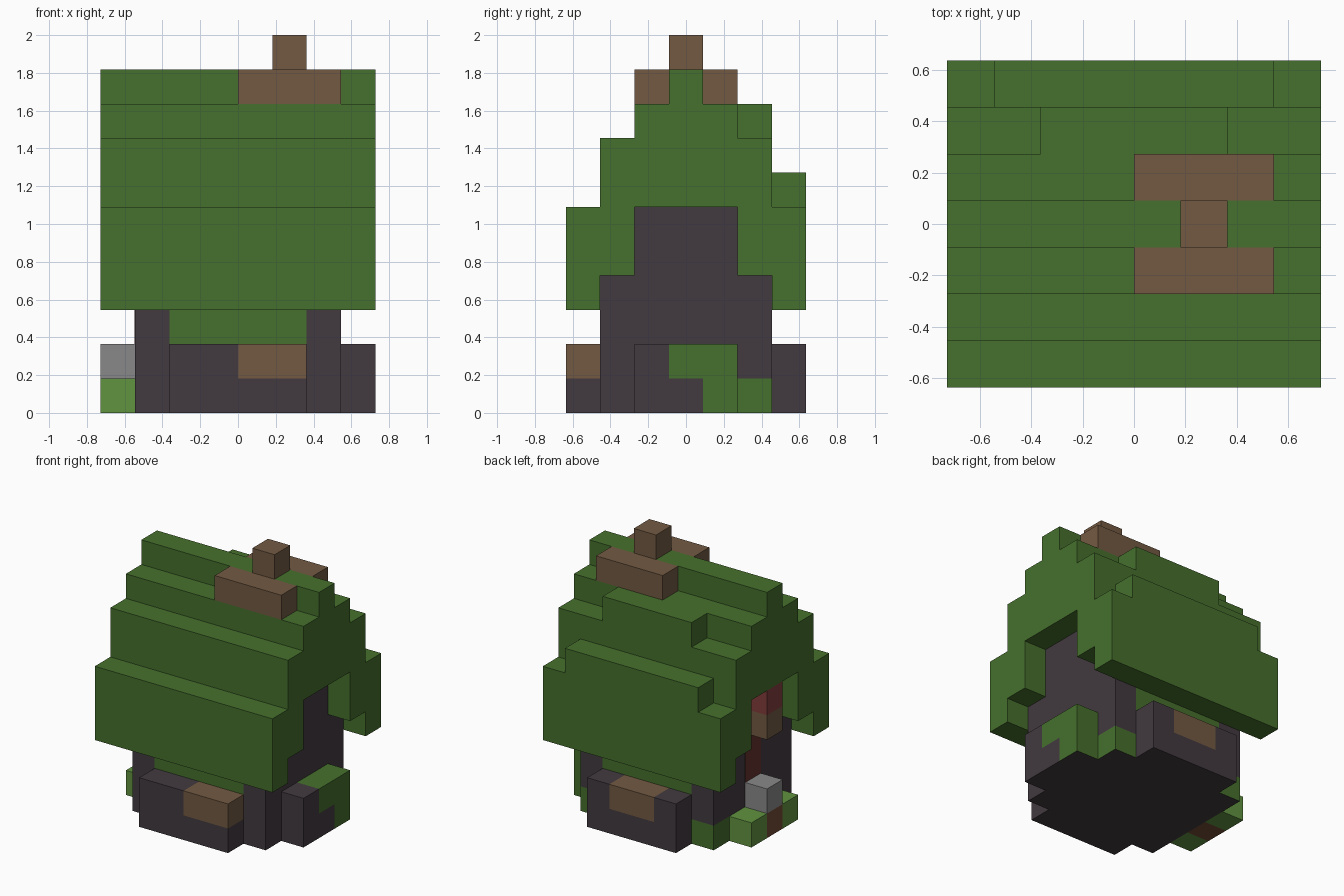
import bpy
import bmesh

U = 2 / 11  # one block

cube = bpy.data.objects.get("Cube")
if cube:
    bpy.data.objects.remove(cube, do_unlink=True)


def material(name, rgb):
    """Flat material from an 8-bit sRGB colour."""
    lin = []
    for c in rgb:
        c /= 255
        lin.append(c / 12.92 if c < 0.04 else ((c + 0.055) / 1.055) ** 2.4)
    m = bpy.data.materials.new(name)
    m.use_nodes = True
    m.diffuse_color = (*lin, 1)
    m.node_tree.nodes["Principled BSDF"].inputs["Base Color"].default_value = (*lin, 1)
    return m


GREEN = material("leaf_green", (70, 112, 45))
STONE = material("dark_stone", (66, 58, 64))
BROWN = material("wood_brown", (115, 90, 66))
GREY = material("step_grey", (137, 137, 137))
GRASS = material("light_grass", (97, 147, 64))
DIRT = material("dirt_brown", (115, 74, 52))
RED = material("lamp_red", (130, 60, 60))
DOOR = material("door_red_brown", (100, 50, 44))


def finish(name, bm, *mats):
    bmesh.ops.recalc_face_normals(bm, faces=bm.faces)
    mesh = bpy.data.meshes.new(name)
    for m in mats:
        mesh.materials.append(m)
    # A second material goes on the underside only
    if len(mats) > 1:
        for f in bm.faces:
            f.material_index = int(f.normal.z < -0.5)
    bm.to_mesh(mesh)
    bm.free()
    ob = bpy.data.objects.new(name, mesh)
    bpy.context.collection.objects.link(ob)
    return ob


def block(name, x, y, z, *mats):
    """Box between (min, max) pairs measured in blocks."""
    bm = bmesh.new()
    bmesh.ops.create_cube(bm, size=1)
    for v in bm.verts:
        for i, (a, b) in enumerate((x, y, z)):
            v.co[i] = U * ((a + b) / 2 + v.co[i] * (b - a))
    return finish(name, bm, *mats)


# Stepped roof: half profile mirrored in y, extruded along x
outer = [(3.5, 3), (3.5, 6), (2.5, 6), (2.5, 8), (1.5, 8), (1.5, 9), (.5, 9), (.5, 10)]
inner = [(1.5, 6), (1.5, 4), (2.5, 4), (2.5, 3)]
half = inner + outer
profile = half + [(-y, z) for y, z in reversed(half)]
bm = bmesh.new()
face = bm.faces.new([bm.verts.new((-4 * U, y * U, z * U)) for y, z in profile])
ext = bmesh.ops.extrude_face_region(bm, geom=[face])
moved = [g for g in ext["geom"] if isinstance(g, bmesh.types.BMVert)]
bmesh.ops.translate(bm, vec=(8 * U, 0, 0), verts=moved)
finish("roof", bm, GREEN)

# Raised patches on the back slope
block("roof_patch_upper", (-2, 2), (1.5, 2.5), (8, 9), GREEN)
block("roof_patch_lower", (-3, 3), (2.5, 3.5), (6, 7), GREEN)

# Chimney
block("chimney_base_front", (0, 3), (-1.5, -.5), (9, 10), BROWN)
block("chimney_base_back", (0, 3), (.5, 1.5), (9, 10), BROWN)
block("chimney_stack", (1, 2), (-.5, .5), (10, 11), BROWN)

# House body
block("house_core", (-3, 3), (-1.5, 1.5), (0, 6), STONE)
for side, y in (("front", (-2.5, -1.5)), ("back", (1.5, 2.5))):
    block(side + "_wall_lower", (-2, 2), y, (0, 2), STONE)
    block(side + "_wall_leaves", (-2, 2), y, (2, 4), GREEN)
    for hand, x in (("right", (-3, -2)), ("left", (2, 3))):
        foot = GREEN if side == "back" else STONE
        block(f"{side}_{hand}_post_foot", x, y, (0, 1), foot, STONE)
        block(f"{side}_{hand}_post", x, y, (1, 4), STONE)

# Planters at front and back, each with a wooden box in the upper layer
for side, y, a, b in (("front", (-3.5, -2.5), 0, 2), ("back", (2.5, 3.5), -1, 1)):
    block(side + "_planter_base", (-2, 2), y, (0, 1), STONE)
    block(side + "_planter_box", (a, b), y, (1, 2), BROWN)
    if a > -2:
        block(side + "_planter_top_right", (-2, a), y, (1, 2), STONE)
    if b < 2:
        block(side + "_planter_top_left", (b, 2), y, (1, 2), STONE)

# Mossy side bench
block("bench_stone_end", (3, 4), (-1.5, -.5), (0, 2), STONE)
block("bench_stone_middle", (3, 4), (-.5, .5), (0, 1), STONE)
block("bench_moss_middle", (3, 4), (-.5, .5), (1, 2), GREEN)
block("bench_moss_end", (3, 4), (.5, 1.5), (0, 2), GREEN, STONE)

# Entrance: path, step, door and hanging lamp
block("grass_front", (-4, -3), (-1.5, -.5), (0, 1), GRASS)
block("path", (-4, -3), (-.5, .5), (0, 1), DIRT)
block("grass_back", (-4, -3), (.5, 1.5), (0, 1), GRASS)
block("door_step", (-4, -3), (-.5, .5), (1, 2), GREY)
block("door", (-3.02, -3), (-.5, .5), (1, 4), DOOR)
block("lamp_base", (-4, -3), (-.5, .5), (4, 5), BROWN)
block("lamp", (-4, -3), (-.5, .5), (5, 6), RED)
